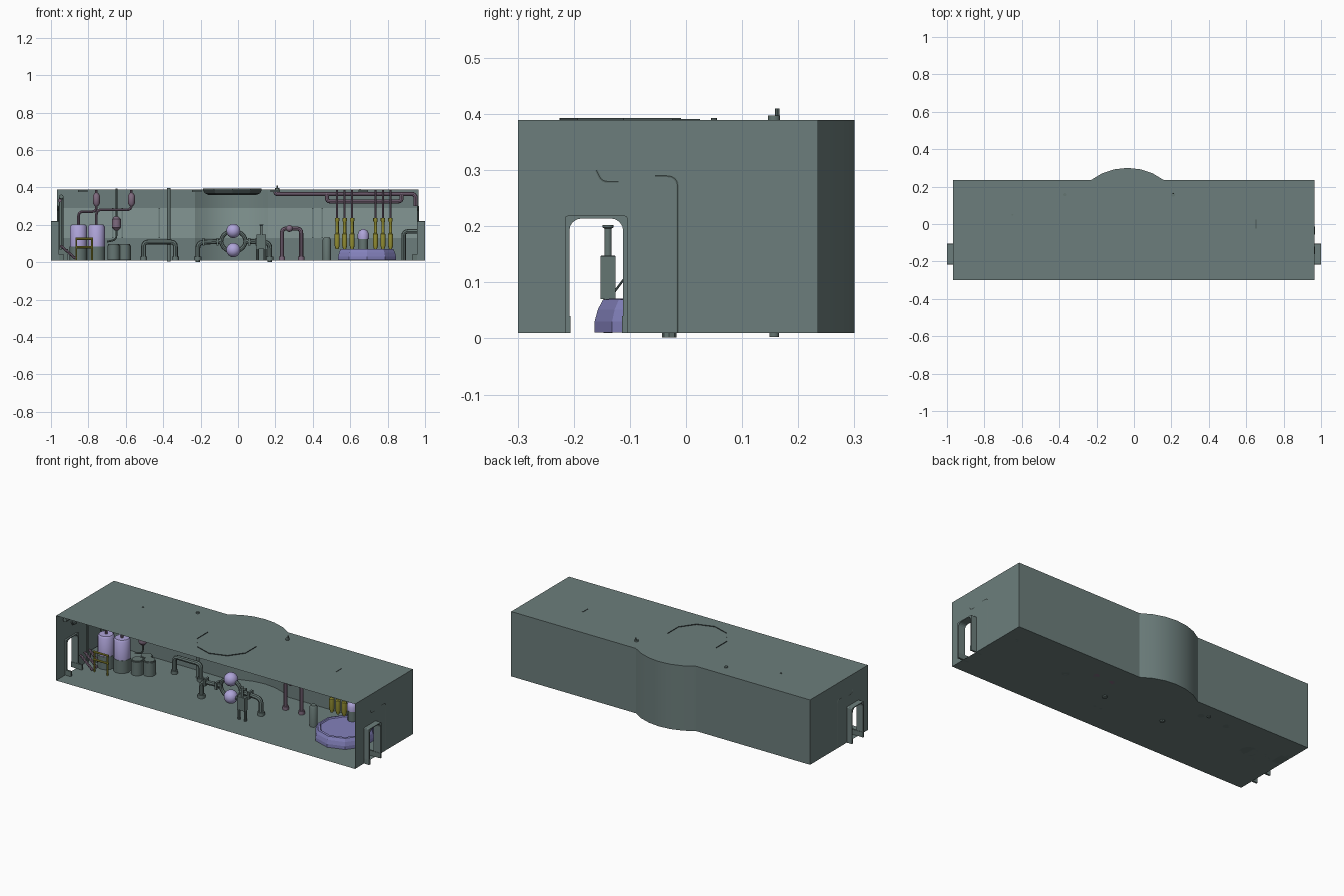
import bpy, bmesh, math
from mathutils import Vector

if "Cube" in bpy.data.objects:
    bpy.data.objects.remove(bpy.data.objects["Cube"])

def mat(name, rgb):
    m = bpy.data.materials.new(name)
    m.diffuse_color = tuple((c / 255) ** 2.2 for c in rgb) + (1,)
    m.use_nodes = True
    m.node_tree.nodes["Principled BSDF"].inputs["Base Color"].default_value = m.diffuse_color
    return m

WALL = mat("grey_green", (108, 125, 123))
BAND = mat("pale_grey_green", (130, 149, 146))
METAL = mat("pipe_grey", (101, 117, 114))
DARK = mat("dark_grey", (75, 86, 86))
LILAC = mat("lilac", (172, 162, 215))
BASIN = mat("basin_violet", (130, 128, 186))
MAUVE = mat("mauve", (126, 106, 126))
YELLOW = mat("olive_yellow", (150, 145, 55))

def finish(o, m, smooth=True, angle=40):
    o.data.materials.clear()
    o.data.materials.append(m)
    if smooth:
        bpy.ops.object.select_all(action='DESELECT')
        o.select_set(True)
        bpy.context.view_layer.objects.active = o
        bpy.ops.object.shade_smooth_by_angle(angle=math.radians(angle))
    return o

def from_bm(name, bm, m, smooth=False, angle=40):
    me = bpy.data.meshes.new(name)
    bm.to_mesh(me)
    bm.free()
    o = bpy.data.objects.new(name, me)
    bpy.context.collection.objects.link(o)
    return finish(o, m, smooth, angle)

def lathe(name, x, y, prof, m, n=14, rot=0, smooth=True):
    """Revolve (radius, height) pairs about a vertical axis, capping both ends."""
    bm = bmesh.new()
    rings = [[bm.verts.new((x + r * math.cos(rot + 2 * math.pi * i / n),
                            y + r * math.sin(rot + 2 * math.pi * i / n), z)) for i in range(n)]
             for r, z in prof]
    for a, b in zip(rings, rings[1:]):
        for i in range(n):
            bm.faces.new((a[i], a[(i + 1) % n], b[(i + 1) % n], b[i]))
    bm.faces.new(rings[0][::-1])
    bm.faces.new(rings[-1])
    return from_bm(name, bm, m, smooth)

def cyl(name, x, y, r, z0, z1, m, n=14):
    return lathe(name, x, y, [(r, z0), (r, z1)], m, n)

def box(name, x0, x1, y0, y1, z0, z1, m):
    bm = bmesh.new()
    bmesh.ops.create_cube(bm, size=1)
    for v in bm.verts:
        v.co = ((x0 + x1) / 2 + v.co.x * (x1 - x0), (y0 + y1) / 2 + v.co.y * (y1 - y0),
                (z0 + z1) / 2 + v.co.z * (z1 - z0))
    return from_bm(name, bm, m)

def ball(name, x, y, z, r, m):
    bm = bmesh.new()
    bmesh.ops.create_uvsphere(bm, u_segments=18, v_segments=12, radius=r)
    bmesh.ops.translate(bm, verts=bm.verts, vec=(x, y, z))
    return from_bm(name, bm, m, True)

def pipe(name, pts, r, m, bend=0.025, cyclic=False):
    """Round tube along a path with rounded corners."""
    p = [Vector(q) for q in pts]
    path = p if cyclic else [p[0]]
    for a, b, c in ([] if cyclic else zip(p, p[1:], p[2:])):
        d = min(bend, (a - b).length * .48, (c - b).length * .48)
        s, e = b + (a - b).normalized() * d, b + (c - b).normalized() * d
        path += [s * (1 - t) ** 2 + b * 2 * t * (1 - t) + e * t * t for t in (0, .25, .5, .75, 1)]
    if not cyclic:
        path.append(p[-1])
    cu = bpy.data.curves.new(name, 'CURVE')
    cu.dimensions, cu.bevel_depth, cu.bevel_resolution, cu.use_fill_caps = '3D', r, 2, True
    sp = cu.splines.new('POLY')
    sp.points.add(len(path) - 1)
    for q, v in zip(sp.points, path):
        q.co = (*v, 1)
    sp.use_cyclic_u = cyclic
    tmp = bpy.data.objects.new(name + "_path", cu)
    bpy.context.collection.objects.link(tmp)
    dg = bpy.context.evaluated_depsgraph_get()
    me = bpy.data.meshes.new_from_object(tmp.evaluated_get(dg))
    bpy.data.objects.remove(tmp)
    o = bpy.data.objects.new(name, me)
    bpy.context.collection.objects.link(o)
    return finish(o, m)

# Room outline with the curved bay in the back wall
X0, X1, Y0, Y1, Z0, Z1 = -.967, .966, -.299, .235, .01, .389
half = math.asin(.195 / .325)
bay = [(-.035 + .325 * math.sin(a), -.025 + .325 * math.cos(a))
       for a in [half - 2 * half * i / 6 for i in range(7)]]
bay[0], bay[-1] = (.16, Y1), (-.23, Y1)
outline = [(X0, Y0), (X1, Y0), (X1, Y1)] + bay + [(X0, Y1)]
for name, z in (("floor", Z0), ("ceiling", Z1)):
    bm = bmesh.new()
    bm.faces.new([bm.verts.new((x, y, z)) for x, y in outline])
    from_bm(name, bm, WALL)

def strip(name, pts, z0, z1, m):
    bm = bmesh.new()
    lo = [bm.verts.new((x, y, z0)) for x, y in pts]
    hi = [bm.verts.new((x, y, z1)) for x, y in pts]
    for i in range(len(pts) - 1):
        bm.faces.new((lo[i], lo[i + 1], hi[i + 1], hi[i]))
    return from_bm(name, bm, m, True, 20)

strip("back_wall", outline[2:], Z0, Z1, WALL)
strip("back_wall_band", [(x, y - .004) for x, y in outline[2:]], .13, .29, BAND)
for x in (-.67, -.62, -.42, .4, .45):
    box("wall_rib", x - .004, x + .004, Y1 - .01, Y1 - .002, .13, .29, WALL)

# Side walls with arched doorways and projecting door frames
def arch(y0, y1, top, r):
    return ([(y0, Z0)] + [(y0 + r - r * math.cos(a), top - r + r * math.sin(a))
                          for a in [math.pi / 8 * i for i in range(5)]]
            + [(y1 - r + r * math.sin(a), top - r + r * math.cos(a))
               for a in [math.pi / 8 * i for i in range(5)]] + [(y1, Z0)])

door_out, door_in = arch(-.216, -.104, .219, .006), arch(-.208, -.112, .214, .022)
for s, xw, side in ((-1, X0, "left"), (1, X1, "right")):
    bm = bmesh.new()
    loop = [(Y0, Z0)] + door_out + [(Y1, Z0), (Y1, Z1), (Y0, Z1)]
    bm.faces.new([bm.verts.new((xw, y, z)) for y, z in loop])
    from_bm(side + "_wall", bm, WALL)
    bm = bmesh.new()
    rows = [[bm.verts.new((x, y, z)) for y, z in prof] for x, prof in
            ((xw - s * .01, door_out), (s, door_out), (s, door_in), (xw - s * .01, door_in))]
    for a, b in zip(rows, rows[1:] + rows[:1]):
        for i in range(len(a) - 1):
            bm.faces.new((a[i], a[i + 1], b[i + 1], b[i]))
    from_bm(side + "_door_frame", bm, WALL)
    for y in (-.211, -.109):
        box(side + "_door_foot", s * .93, s * 1.0, y - .005, y + .005, Z0, .04, METAL)
    # conduits half sunk in the side wall
    xi = xw - s * .004
    pipe(side + "_conduit", [(xi, -.055, .29), (xi, -.015, .29), (xi, -.015, Z0)], .005, METAL, .03)
    pipe(side + "_bracket", [(xi, -.16, .30), (xi, -.15, .28), (xi, -.12, .28)], .005, METAL)

# Ceiling lens with the front half of its rim showing on the roof, small ceiling lamps
lathe("ceiling_lens", -.03, -.06, [(.135, .36), (.155, .368), (.165, .386)], DARK, 10, -math.pi / 2, False)
rim = [(-.03 + .165 * math.cos(math.radians(a)), -.06 + .165 * math.sin(math.radians(a)))
       for a in range(-198, 19, 36)]
strip("lens_rim", rim, .385, .393, DARK)
for x, y in ((-.83, -.15), (-.22, -.05), (.2, -.06), (.67, -.15)):
    box("ceiling_lamp", x - .025, x + .025, y - .08, y + .08, .375, .387, METAL)
box("roof_slit", .65, .654, -.025, .025, .385, .391, DARK)

# Tall two-tone tanks with their feed pipes and yellow guard rail
for x, y, xe in ((-.853, 0, -.757), (-.757, .01, -.57)):
    lathe("tank_base", x, y, [(.047, Z0), (.047, .085)], METAL)
    lathe("tank_top", x, y, [(.045, .085), (.045, .19), (.038, .2)], LILAC)
    zt = .27 if x < -.8 else .28
    pipe("tank_feed", [(x, y, .19), (x, y, zt), (xe, y, zt), (xe, y, .387)], .007, MAUVE)
    lathe("feed_capsule", xe, y, [(.009, .30), (.019, .315), (.019, .355), (.009, .37)], MAUVE, 10)
for z in (.08, .125):
    pipe("guard_rail", [(-.87, -.09, z), (-.775, -.09, z)], .006, YELLOW)
for x in (-.865, -.78):
    pipe("guard_post", [(x, -.09, Z0), (x, -.09, .125)], .005, YELLOW)

# Short drums, hanging capsule and thin rod
for x, y in ((-.665, .02), (-.607, .05), (-.65, .085)):
    cyl("drum", x, y, .034, Z0 + .001, .09, METAL)
    cyl("drum_lid", x, y, .03, .09, .096, METAL)
pipe("hanging_rod", [(-.65, .05, .393), (-.65, .05, .12), (-.70, .05, .11)], .005, METAL)
lathe("hanging_capsule", -.65, .05, [(.01, .17), (.024, .185), (.024, .23), (.01, .245)], MAUVE, 10)

# Left wall pipes and slanted struts
pipe("corner_pipe", [(-.945, .1, Z0), (-.945, .1, .35), (-.945, -.25, .35)], .012, METAL)
pipe("corner_pipe_low", [(-.953, -.05, .33), (-.953, .2, .33)], .01, MAUVE)
for y in (-.1, -.06, -.02):
    pipe("slanted_strut", [(-.95, y, .09), (-.87, y, .02)], .007, MAUVE)
box("wall_cabinet", -.96, -.91, .01, .09, Z0, .07, METAL)

# Floor pipe arch
pipe("floor_arch", [(-.505, .135, Z0), (-.505, .135, .108), (-.335, .135, .108), (-.335, .135, Z0)], .013, METAL)
for x in (-.505, -.335):
    cyl("arch_foot", x, .135, .019, Z0, .03, METAL, 10)

# Poles through floor and ceiling
cyl("tall_pole", -.37, .157, .009, .003, .397, METAL, 10)
cyl("roof_stub", .21, .163, .004, .38, .41, METAL, 8)
cyl("roof_stub_collar", .21, .157, .011, .375, .397, METAL, 10)

# Twin sphere manifold with ring pipe and legs
cy = -.03
for z in (.167, .065):
    ball("pressure_sphere", -.025, cy, z, .038, LILAC)
pipe("manifold_ring", [(-.025 + .065 * math.cos(a), cy, .112 + .055 * math.sin(a))
                       for a in [math.pi * i / 10 for i in range(20)]], .011, METAL, cyclic=True)
pipe("manifold_left", [(-.215, cy, .002), (-.215, cy, .105), (-.09, cy, .112)], .013, METAL, .03)
pipe("manifold_right", [(.04, cy, .112), (.17, cy, .105), (.17, cy, .002)], .013, METAL, .03)
for x in (-.215, .17):
    cyl("manifold_foot", x, cy, .02, Z0, .03, METAL, 10)
for x in (-.185, -.11, .06, .1):
    box("pipe_flange", x - .006, x + .006, cy - .02, cy + .02, .09, .13, METAL)

# Pump standing in front of the manifold
lathe("pump", .125, -.139, [(.013, .07), (.013, .148), (.007, .148), (.007, .196), (.01, .198), (.01, .202)], METAL, 10)
box("pump_body", .10, .15, -.152, -.126, .07, .147, METAL)
for x in (.105, .145):
    cyl("pump_leg", x, -.139, .008, Z0, .07, METAL, 8)
pipe("pump_strut", [(.125, -.13, .08), (.125, -.10, .12)], .002, METAL)

# Mauve arch and slim canister
pipe("mauve_arch", [(.235, .105, Z0), (.235, .105, .18), (.338, .105, .18), (.338, .105, Z0)], .011, MAUVE)
for x in (.235, .338):
    cyl("mauve_arch_foot", x, .105, .017, Z0, .03, MAUVE, 10)
ball("arch_valve", .275, .095, .18, .018, MAUVE)
lathe("canister", .475, .02, [(.022, Z0), (.022, .12), (.015, .132)], METAL, 12)

# Ten sided basin with shallow sunken top, and a domed probe behind
lathe("basin", .69, 0, [(.163, Z0 + .001), (.163, .03), (.157, .052), (.148, .069), (.136, .071), (.131, .065)],
      BASIN, 10, -math.pi / 2, False)
cyl("probe_stand", .67, .1, .025, .05, .13, METAL, 12)
lathe("probe_dome", .67, .1, [(.03, .125), (.03, .15), (.022, .168), (.008, .176)], LILAC, 12)

# Yellow injectors on rods up to the ceiling pipes
for x in (.53, .57, .61, .735, .775, .815):
    lathe("injector", x, .11, [(.008, .07), (.014, .09), (.014, .15), (.009, .155), (.009, .215), (.012, .22),
                               (.012, .235)], YELLOW, 10)
    cyl("injector_rod", x, .11, .005, .235, .385, MAUVE, 8)
pipe("ceiling_pipe_high", [(.2, .13, .387), (.2, .13, .365), (.95, .13, .365), (.95, .13, .3)], .011, MAUVE)
pipe("ceiling_pipe_low", [(.475, .13, .365), (.475, .13, .325), (.875, .13, .325), (.875, .13, .365)], .011, MAUVE)
pipe("right_wall_pipe", [(.885, .12, Z0), (.885, .12, .165), (.962, .12, .165)], .012, METAL)
